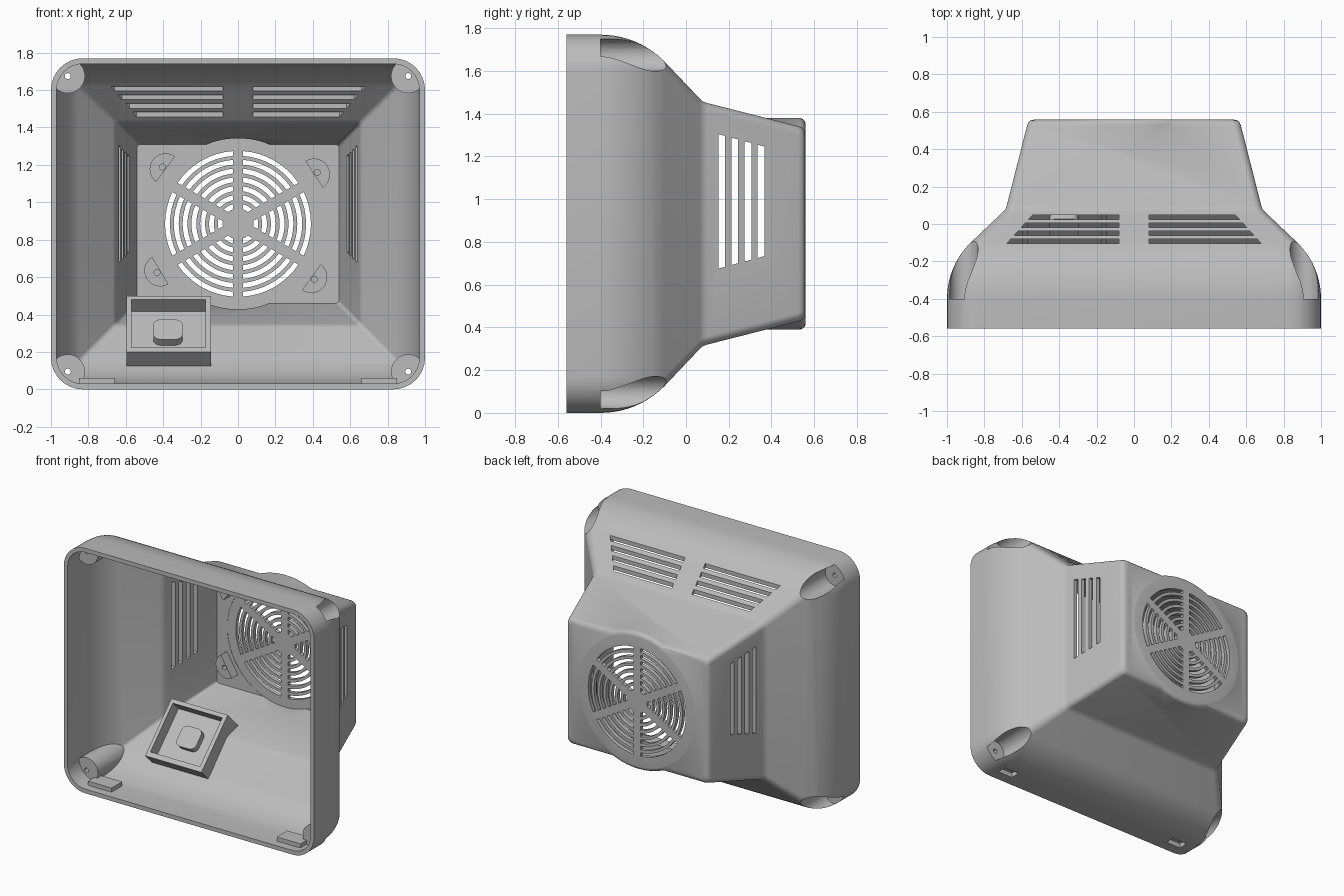
import bpy, bmesh
from math import sin, cos, asin, pi, radians, hypot, atan2
from mathutils import Vector

old = bpy.data.objects.get("Cube")
if old:
    bpy.data.objects.remove(old, do_unlink=True)

grey = bpy.data.materials.new("grey_plastic")
grey.use_nodes = True
grey.diffuse_color = (0.5, 0.5, 0.5, 1)
grey.node_tree.nodes["Principled BSDF"].inputs["Base Color"].default_value = (0.5, 0.5, 0.5, 1)

MID = 0.885           # height of the fan axis
SIDES = (-1, 1)


def finish(name, bm):
    bmesh.ops.recalc_face_normals(bm, faces=bm.faces)
    mesh = bpy.data.meshes.new(name)
    bm.to_mesh(mesh)
    bm.free()
    mesh.materials.append(grey)
    obj = bpy.data.objects.new(name, mesh)
    bpy.context.collection.objects.link(obj)
    return obj


def skin(bm, rings):
    """Bridge a list of equal point rings and cap both ends."""
    loops = [[bm.verts.new(p) for p in ring] for ring in rings]
    n = len(loops[0])
    for a, b in zip(loops, loops[1:]):
        for i in range(n):
            j = (i + 1) % n
            bm.faces.new((a[i], a[j], b[j], b[i]))
    bm.faces.new(loops[0][::-1])
    bm.faces.new(loops[-1])


PLACE = {"x": lambda u, v, d: (d, u, v),
         "y": lambda u, v, d: (u, d, v),
         "z": lambda u, v, d: (u, v, d)}


def prisms(name, items):
    """Each item is (outline, axis, start, end)."""
    bm = bmesh.new()
    for pts, axis, lo, hi in items:
        skin(bm, [[PLACE[axis](u, v, d) for u, v in pts] for d in (lo, hi)])
    return finish(name, bm)


def arc(cx, cz, r, a0, a1, n):
    return [(cx + r * cos(a0 + (a1 - a0) * i / n), cz + r * sin(a0 + (a1 - a0) * i / n))
            for i in range(n + 1)]


def circle(cx, cz, r, n=32):
    return arc(cx, cz, r, 0, 2 * pi, n)[:-1]


def rect(x0, x1, y0, y1):
    return [(x0, y0), (x1, y0), (x1, y1), (x0, y1)]


def round_rect(hx, hz, r, cz=0.0):
    pts = []
    for k, (sx, sz) in enumerate(((1, 1), (-1, 1), (-1, -1), (1, -1))):
        pts += arc(sx * (hx - r), cz + sz * (hz - r), r, k * pi / 2, (k + 1) * pi / 2, 8)
    return pts


def housing_form(name, stations, extra, min_r):
    bm = bmesh.new()
    skin(bm, [[(x, y, z) for x, z in round_rect(1 - i - extra, MID - i - extra,
                                                 max(0.17 - i - extra, min_r), MID)]
              for y, i in stations])
    return finish(name, bm)


def barrel(name, profile):
    bm = bmesh.new()
    skin(bm, [[(x, y, z) for x, z in circle(0, MID, r, 96)] for y, r in profile])
    return finish(name, bm)


def combine(target, tool, operation):
    mod = target.modifiers.new("cut", "BOOLEAN")
    mod.operation, mod.solver, mod.object = operation, "EXACT", tool
    bpy.context.view_layer.objects.active = target
    bpy.ops.object.modifier_apply(modifier=mod.name)
    bpy.data.objects.remove(tool, do_unlink=True)


# Housing depth stations: (y, inward offset), straight rim, curved shoulder, neck, back
shoulder = [(-0.40 + 0.42 * sin(a), 0.42 * (1 - cos(a)))
            for a in (radians(45) * k / 10 for k in range(11))]
neck = [(0.065, 0.30), (0.08, 0.313), (0.10, 0.32)]
outer_path = [(-0.56, 0)] + shoulder + neck + [(0.525, 0.428), (0.542, 0.435), (0.553, 0.446), (0.558, 0.465)]
inner_path = [(-0.6, 0)] + shoulder + neck + [(0.53, 0.43)]

housing = housing_form("housing", outer_path, 0, 0.04)
rim = [(0.53 + 0.03 * sin(a), 0.465 + 0.03 * cos(a)) for a in (pi / 2 * k / 5 for k in range(6))]
combine(housing, barrel("fan_barrel", [(0.10, 0.495)] + rim), "UNION")

# Cavity, leaving material for bosses, clips and socket
cavity = housing_form("cavity", inner_path, 0.03, 0.02)
combine(cavity, barrel("inner_barrel", [(0.11, 0.457), (0.532, 0.457)]), "UNION")

corners = [(sx * 0.91, MID + sz * 0.79) for sx in SIDES for sz in SIDES]
combine(cavity, prisms("screw_bosses", [(circle(x, z, 0.092), "y", -0.43, 0.0)
                                        for x, z in corners]), "DIFFERENCE")

fan_angles = [radians(a) for a in (143, 33, 211, 324)]
mounts = [(arc(0.485 * cos(a), MID + 0.485 * sin(a), 0.085, a - pi / 2, a + pi / 2, 16),
           "y", 0.46, 0.6) for a in fan_angles]
combine(cavity, prisms("fan_mounts", mounts), "DIFFERENCE")

clips = [(rect(s * 0.755 - 0.095, s * 0.755 + 0.095, -0.50, -0.38), "z", -0.02, 0.06) for s in SIDES]
combine(cavity, prisms("clip_blocks", clips), "DIFFERENCE")

frame = [(-0.21, 0.20), (0.09, 0.50), (0.24, 0.35), (-0.09, 0.08)]
combine(cavity, prisms("socket_frame", [(frame, "x", -0.595, -0.145)]), "DIFFERENCE")
combine(housing, cavity, "DIFFERENCE")

# Outer screw pockets in the corners
combine(housing, prisms("pockets", [(circle(x, z, 0.076), "y", -0.40, 0.10)
                                    for x, z in corners]), "DIFFERENCE")

# Fan grille: concentric slots between six spokes
slots = []
for ring in range(7):
    r1 = 0.39 - 0.047 * ring
    r0 = r1 - 0.026
    for k in range(6):
        a0, a1 = radians(30 + 60 * k), radians(90 + 60 * k)
        g1, g0 = asin(0.028 / r1), asin(0.028 / r0)
        outline = arc(0, MID, r1, a0 + g1, a1 - g1, 8) + arc(0, MID, r0, a1 - g0, a0 + g0, 8)
        slots.append((outline, "y", 0.50, 0.60))

# Side slots with ends that follow the taper
for k in range(4):
    y0 = 0.151 + 0.0615 * k
    y1 = y0 + 0.032
    end = [0.425 - 0.27 * (y - 0.15) * 1.0 for y in (y0, y1)]
    half = [e - 0.11 for e in end]
    outline = [(y0, 0.99 - half[0]), (y1, 0.99 - half[1]), (y1, 0.99 + half[1]), (y0, 0.99 + half[0])]
    for s in SIDES:
        slots.append((outline, "x", s * 0.50, s * 0.78))

# Top slots, longer toward the front
for k in range(4):
    y0 = 0.025 - 0.0435 * k
    y1 = y0 + 0.024
    for s in SIDES:
        outline = [(s * 0.08, y0), (s * (0.586 - 0.9 * y0), y0),
                   (s * (0.586 - 0.9 * y1), y1), (s * 0.08, y1)]
        slots.append((outline, "z", 1.38, 1.85))
combine(housing, prisms("vents", slots), "DIFFERENCE")

# Screw holes, clip notches and the socket recess
recess = [(-0.215, 0.255), (0.04, 0.51), (0.134, 0.416), (-0.121, 0.161)]
holes = [(circle(x, z, 0.016, 16), "y", -0.5, -0.3) for x, z in corners]
holes += [(circle(0.505 * cos(a), MID + 0.505 * sin(a), 0.016, 16), "y", 0.40, 0.51) for a in fan_angles]
holes += [(rect(s * 0.755 - 0.06, s * 0.755 + 0.06, -0.48, -0.41), "z", -0.05, 0.035) for s in SIDES]
holes.append((recess, "x", -0.57, -0.175))
combine(housing, prisms("holes", holes), "DIFFERENCE")

# Rounded socket block on the tilted recess floor
block = prisms("socket_block", [(round_rect(0.078, 0.075, 0.04), "z", -0.01, 0.045)])
block.location = (-0.375, 0.0065, 0.2885)
block.rotation_euler = (radians(45), 0, 0)

for obj in (housing, block):
    bpy.ops.object.select_all(action="DESELECT")
    obj.select_set(True)
    bpy.context.view_layer.objects.active = obj
    bpy.ops.object.shade_smooth_by_angle(angle=radians(30))
